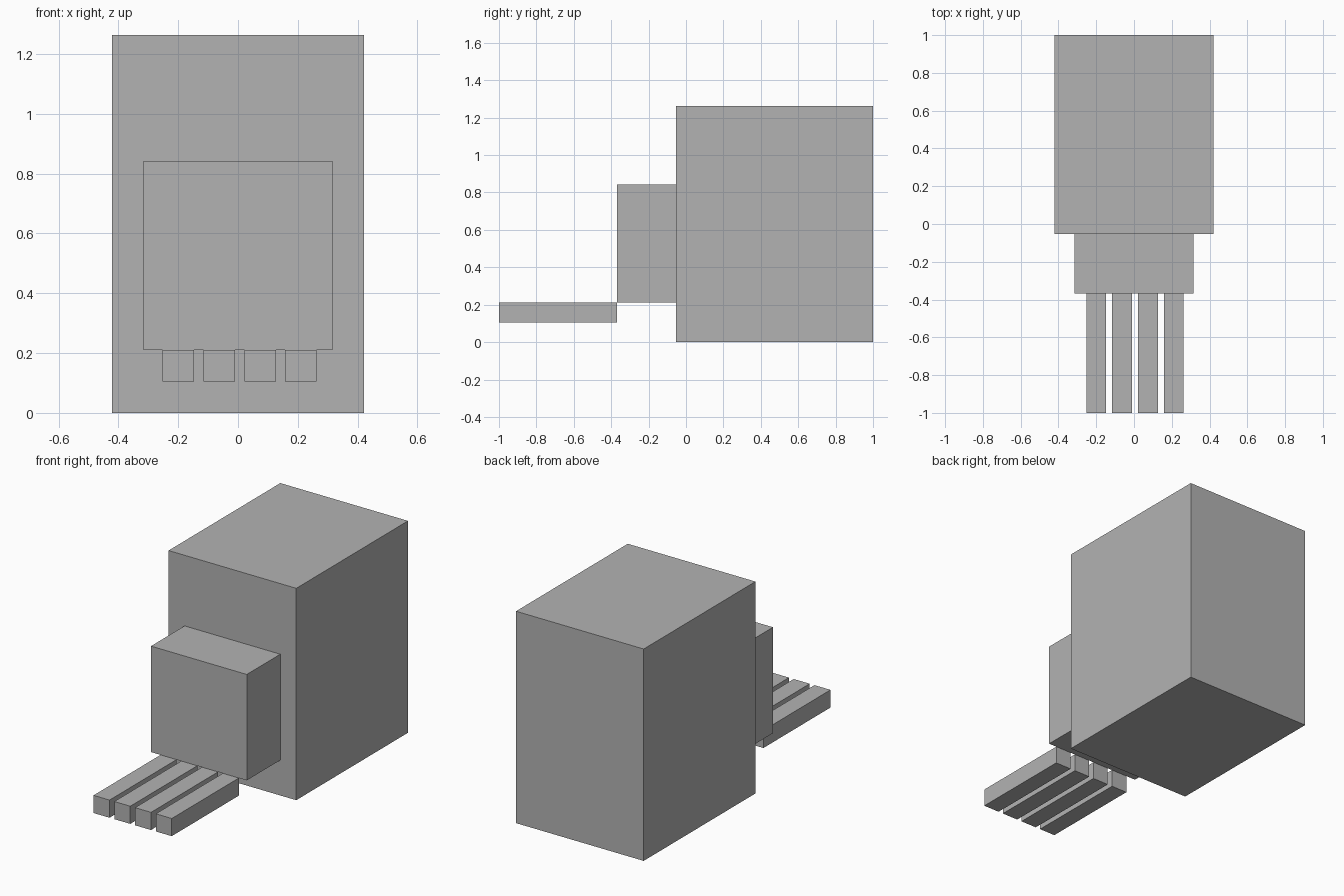
import bpy
import bmesh
from mathutils import Vector

default = bpy.data.objects.get("Cube")
if default:
    bpy.data.objects.remove(default, do_unlink=True)

U = 2 / 19  # modelling unit: the whole length is 19 units

grey = bpy.data.materials.new("plain grey")
grey.use_nodes = True
colour = (0.45, 0.45, 0.45, 1)
grey.diffuse_color = colour
grey.node_tree.nodes["Principled BSDF"].inputs["Base Color"].default_value = colour


def box(name, low, size):
    """Flat-sided box from its low corner and size, in modelling units."""
    low, size = Vector(low) * U, Vector(size) * U
    bm = bmesh.new()
    bmesh.ops.create_cube(bm, size=1)
    bmesh.ops.scale(bm, vec=size, verts=bm.verts)
    mesh = bpy.data.meshes.new(name)
    bm.to_mesh(mesh)
    bm.free()
    mesh.materials.append(grey)
    obj = bpy.data.objects.new(name, mesh)
    obj.location = low + size / 2
    bpy.context.collection.objects.link(obj)
    return obj


# Large rear body and the smaller block on its front
box("main_body", (-4, -0.5, 0), (8, 10, 12))
box("front_block", (-3, -3.5, 2), (6, 3, 6))

# Four prongs reaching forward under the block's front edge
for i in range(4):
    box(f"prong_{i + 1}", (-2.4 + 1.3 * i, -9.5, 1), (1, 6, 1))
